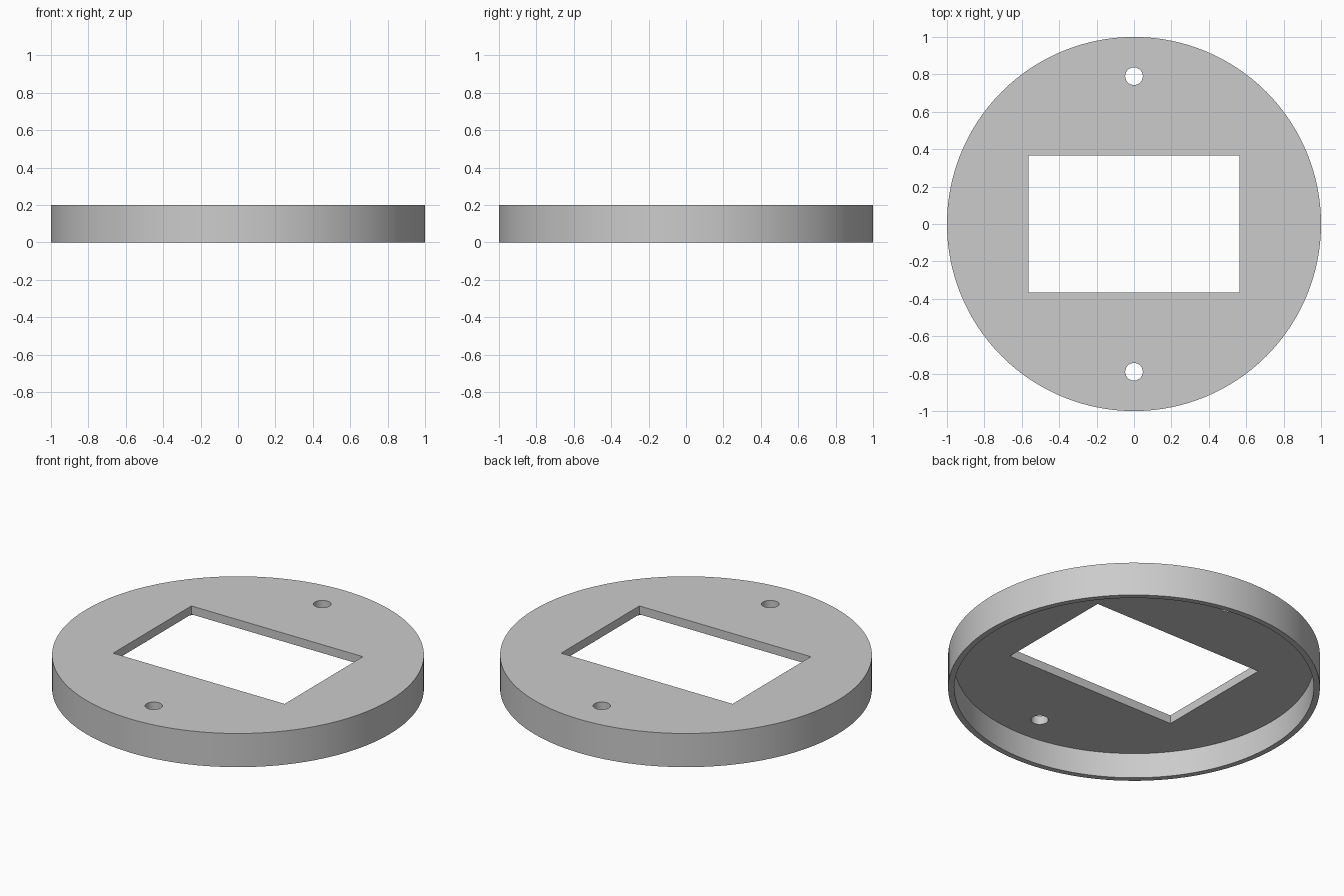
import bpy

cube = bpy.data.objects.get("Cube")
if cube:
    bpy.data.objects.remove(cube, do_unlink=True)

HEIGHT, PLATE = 0.20, 0.05
RIM_INNER = 0.967
WINDOW_X, WINDOW_Y = 1.126, 0.734
HOLE_R, HOLE_Y = 0.047, 0.79

grey = bpy.data.materials.new("light grey")
grey.use_nodes = True
colour = (0.6, 0.6, 0.6, 1)
grey.diffuse_color = colour
grey.node_tree.nodes["Principled BSDF"].inputs["Base Color"].default_value = colour


def cylinder(name, radius, z0, z1, y=0, sides=128):
    bpy.ops.mesh.primitive_cylinder_add(vertices=sides, radius=radius, depth=z1 - z0,
                                        location=(0, y, (z0 + z1) / 2))
    bpy.context.object.name = name
    return bpy.context.object


def cut(target, cutter):
    cutter.hide_render = True
    mod = target.modifiers.new("cut", "BOOLEAN")
    mod.operation, mod.solver, mod.object = "DIFFERENCE", "EXACT", cutter
    bpy.context.view_layer.objects.active = target
    bpy.ops.object.modifier_apply(modifier=mod.name)
    bpy.data.objects.remove(cutter, do_unlink=True)


# Round cover with a downward rim
cover = cylinder("round_cover", 1, 0, HEIGHT)
cover.data.materials.append(grey)
cut(cover, cylinder("underside_recess", RIM_INNER, -0.1, HEIGHT - PLATE))

# Rectangular window
bpy.ops.mesh.primitive_cube_add(size=1)
window = bpy.context.object
window.name = "window_cutter"
window.scale = (WINDOW_X, WINDOW_Y, 1)
cut(cover, window)

# Front and back screw holes
for side in (-1, 1):
    cut(cover, cylinder("screw_hole", HOLE_R, -0.1, HEIGHT + 0.1, side * HOLE_Y, 48))

# Smooth round walls, crisp edges
bpy.ops.object.select_all(action="DESELECT")
cover.select_set(True)
bpy.context.view_layer.objects.active = cover
bpy.ops.object.shade_smooth_by_angle()
